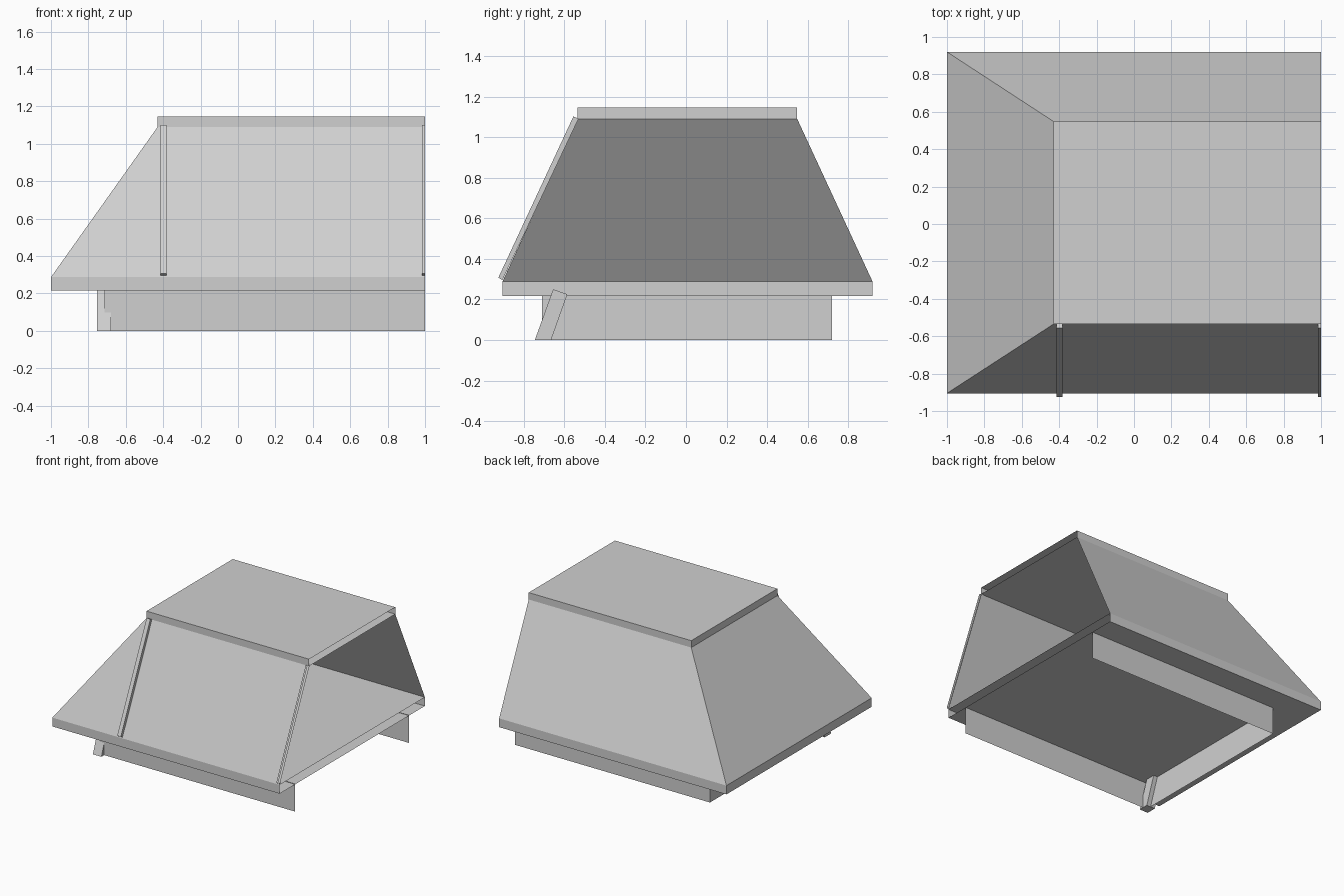
import bpy, bmesh

if "Cube" in bpy.data.objects:
    bpy.data.objects.remove(bpy.data.objects["Cube"])

grey = bpy.data.materials.new("light grey")
grey.diffuse_color = (0.63, 0.63, 0.63, 1)
grey.use_nodes = True
grey.node_tree.nodes["Principled BSDF"].inputs["Base Color"].default_value = grey.diffuse_color


def frustum(name, low, high, skip):
    """Block between two rectangles (x0, x1, y0, y1, z), without the named sides."""
    bm = bmesh.new()
    rings = []
    for x0, x1, y0, y1, z in (low, high):
        rings.append([bm.verts.new(p) for p in
                      ((x0, y0, z), (x1, y0, z), (x1, y1, z), (x0, y1, z))])
    a, b = rings
    for i, side in enumerate(("front", "right", "back", "left")):
        if side not in skip:
            j = (i + 1) % 4
            bm.faces.new((a[i], a[j], b[j], b[i]))
    if "bottom" not in skip:
        bm.faces.new(a[::-1])
    if "top" not in skip:
        bm.faces.new(b)
    return finish(name, bm)


def slanted_bar(name, profile, x0, x1, open_end=False):
    """Side profile in (y, z), extruded along x."""
    bm = bmesh.new()
    a = [bm.verts.new((x0, y, z)) for y, z in profile]
    b = [bm.verts.new((x1, y, z)) for y, z in profile]
    n = len(profile)
    for i in range(n):
        j = (i + 1) % n
        bm.faces.new((a[i], b[i], b[j], a[j]))
    bm.faces.new(a)
    if not open_end:
        bm.faces.new(b[::-1])
    bmesh.ops.recalc_face_normals(bm, faces=bm.faces)
    return finish(name, bm)


def finish(name, bm):
    mesh = bpy.data.meshes.new(name)
    bm.to_mesh(mesh)
    bm.free()
    mesh.materials.append(grey)
    obj = bpy.data.objects.new(name, mesh)
    bpy.context.collection.objects.link(obj)
    return obj


# Thin plinth walls, open at the right end
plinth = (-0.715, 1, -0.71, 0.72)
frustum("plinth_walls", plinth + (0,), plinth + (0.22,), ("right", "top", "bottom"))

# Hollow lower ledge and top cap, both open at the right end
ledge = (-1, 1, -0.905, 0.92)
cap = (-0.43, 1, -0.535, 0.548)
frustum("lower_ledge", ledge + (0.217,), ledge + (0.287,), ("right",))
frustum("top_cap", cap + (1.09,), cap + (1.145,), ("right",))

# Sloping hood walls
frustum("sloping_walls", ledge + (0.287,), cap + (1.09,), ("right", "top", "bottom"))

# Raised battens on the front slope, the right one cut by the open end
batten = ((-0.905, 0.295), (-0.925, 0.307), (-0.555, 1.102), (-0.53, 1.09))
slanted_bar("left_batten", batten, -0.415, -0.383)
slanted_bar("right_batten", batten, 0.985, 1.0, open_end=True)

# Leaning post at the front left corner of the plinth
post = ((-0.745, 0), (-0.665, 0), (-0.585, 0.225), (-0.655, 0.25))
slanted_bar("corner_post", post, -0.755, -0.68)
